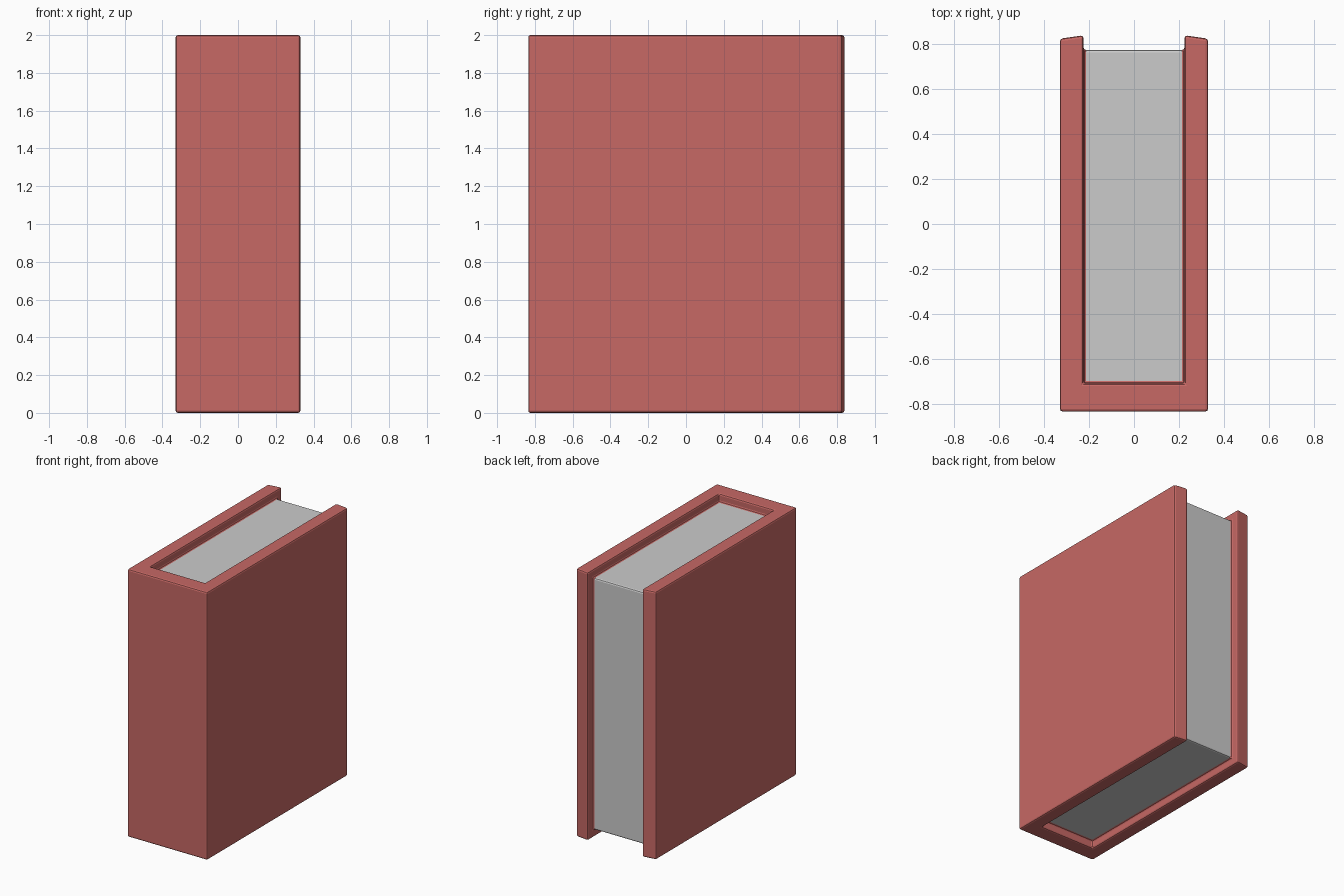
import bpy, bmesh

if "Cube" in bpy.data.objects:
    bpy.data.objects.remove(bpy.data.objects["Cube"])

BEVEL = 0.012
TOP, PAGE_LOW, PAGE_HIGH = 2.0, 0.06, 1.94

bm = bmesh.new()

# Cover outline seen from above: U open towards +y, flared fore-edges
right = [(0.33, -0.835), (0.33, 0.825), (0.225, 0.84), (0.225, -0.71)]
outline = right + [(-x, y) for x, y in reversed(right)]
low = [bm.verts.new((x, y, 0)) for x, y in outline]
high = [bm.verts.new((x, y, TOP)) for x, y in outline]
bm.faces.new(list(reversed(low)))
bm.faces.new(high)

# Corners of the page block: inner right, back right, back left, inner left
corners = [(0.225, -0.71), (0.225, 0.775), (-0.225, 0.775), (-0.225, -0.71)]
pl = [bm.verts.new((x, y, PAGE_LOW)) for x, y in corners]
ph = [bm.verts.new((x, y, PAGE_HIGH)) for x, y in corners]

# Outer faces and fore-edges of the boards, and the spine
for i in (0, 1, 5, 6, 7):
    j = (i + 1) % 8
    bm.faces.new((low[i], low[j], high[j], high[i]))

# Inner faces of the boards, C-shaped around the page block
for edge, inner, back_c, inner_c in ((2, 3, 1, 0), (5, 4, 2, 3)):
    bm.faces.new((low[edge], low[inner], pl[inner_c], pl[back_c],
                  ph[back_c], ph[inner_c], high[inner], high[edge]))

# Inner faces of the spine above and below the pages
bm.faces.new((low[3], low[4], pl[3], pl[0]))
bm.faces.new((high[3], high[4], ph[3], ph[0]))

# Paper faces: top, fore-edge, bottom
for quad in (ph, pl, (pl[1], pl[2], ph[2], ph[1])):
    bm.faces.new(quad).material_index = 1

# Soften every edge; fillets against the cover stay cover coloured
bmesh.ops.recalc_face_normals(bm, faces=bm.faces[:])
bmesh.ops.bevel(bm, geom=bm.edges[:], offset=BEVEL, segments=2, profile=0.5,
                affect='EDGES', material=0, clamp_overlap=True)
for f in bm.faces:
    c = f.calc_center_median()
    if abs(c.x) < 0.1 and c.y > 0.7:
        f.material_index = 1


def part(name, index):
    """Make an object out of the faces carrying one part index."""
    piece = bm.copy()
    bmesh.ops.delete(piece, geom=[f for f in piece.faces if f.material_index != index],
                     context='FACES')
    for f in piece.faces:
        f.material_index = 0
    mesh = bpy.data.meshes.new(name)
    piece.to_mesh(mesh)
    piece.free()
    obj = bpy.data.objects.new(name, mesh)
    bpy.context.collection.objects.link(obj)
    return obj


cover = part("book_cover", 0)
pages = part("book_pages", 1)
bm.free()

red = bpy.data.materials.new("cover_red")
red.diffuse_color = (0.57, 0.14, 0.13, 1)
red.use_nodes = True
red.node_tree.nodes["Principled BSDF"].inputs["Base Color"].default_value = red.diffuse_color
cover.data.materials.append(red)
